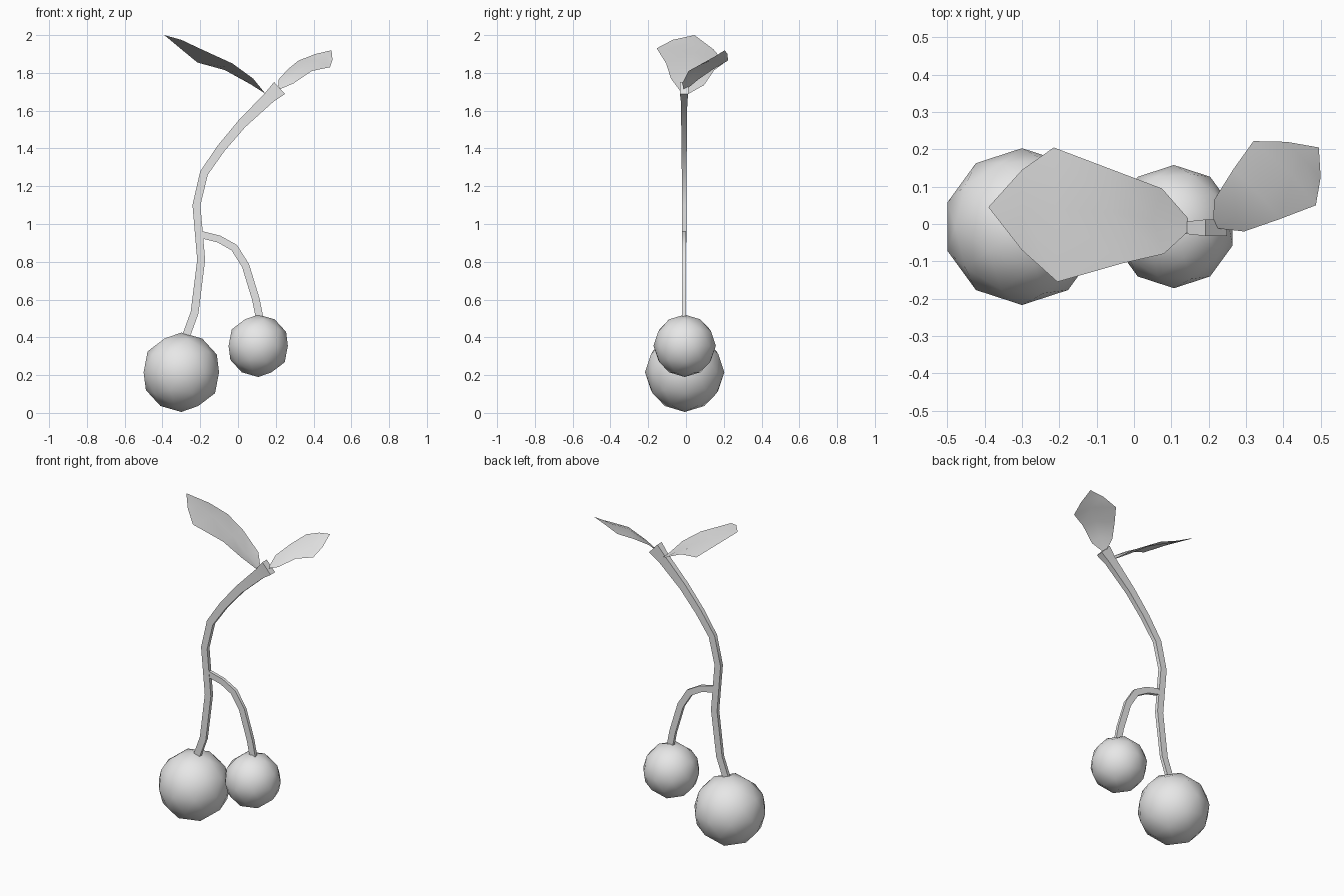
import bpy, bmesh, math
from mathutils import Vector

cube = bpy.data.objects.get("Cube")
if cube:
    bpy.data.objects.remove(cube, do_unlink=True)

DEPTH_CENTRE = -0.01

# One plain grey for the whole model
grey = bpy.data.materials.new("light grey")
grey.use_nodes = True
grey.diffuse_color = (0.8, 0.8, 0.8, 1)
grey.node_tree.nodes["Principled BSDF"].inputs["Base Color"].default_value = (0.8, 0.8, 0.8, 1)


def finish(bm, name, smooth_angle):
    """Turn a bmesh into a named object with the shared material."""
    mesh = bpy.data.meshes.new(name)
    bm.to_mesh(mesh)
    bm.free()
    mesh.materials.append(grey)
    obj = bpy.data.objects.new(name, mesh)
    bpy.context.collection.objects.link(obj)
    bpy.ops.object.select_all(action='DESELECT')
    bpy.context.view_layer.objects.active = obj
    obj.select_set(True)
    bpy.ops.object.shade_smooth_by_angle(angle=math.radians(smooth_angle))
    return obj


def fruit(name, x, z, radius):
    bm = bmesh.new()
    bmesh.ops.create_icosphere(bm, subdivisions=2, radius=radius)
    bmesh.ops.translate(bm, verts=bm.verts, vec=(x, DEPTH_CENTRE + 0.003, z))
    finish(bm, name, 60)


def stem(name, path):
    """Sweep a rectangular section along (x, z, half width, half depth) points."""
    bm = bmesh.new()
    points = [Vector((x, 0, z)) for x, z, w, d in path]
    rings = []
    for i, (x, z, width, depth) in enumerate(path):
        ahead = points[min(i + 1, len(path) - 1)] - points[max(i - 1, 0)]
        side = Vector((ahead.z, 0, -ahead.x)).normalized() * width
        out = Vector((0, depth, 0))
        centre = points[i] + Vector((0, DEPTH_CENTRE, 0))
        corners = (side + out, side - out, -side - out, out - side)
        rings.append([bm.verts.new(centre + c) for c in corners])
    for a, b in zip(rings, rings[1:]):
        for k in range(4):
            n = (k + 1) % 4
            bm.faces.new((a[k], a[n], b[n], b[k]))
    bm.faces.new(rings[0])
    bm.faces.new(rings[-1])
    bmesh.ops.recalc_face_normals(bm, faces=bm.faces)
    finish(bm, name, 30)


def leaf(name, front_edge, midrib, back_edge, tip):
    """Thin folded sheet: two strips either side of the midrib, closed at the tip."""
    bm = bmesh.new()
    front, middle, back = [[bm.verts.new(p) for p in line]
                           for line in (front_edge, midrib, back_edge)]
    end = bm.verts.new(tip)
    for a, b in ((front, middle), (middle, back)):
        for i in range(len(a) - 1):
            bm.faces.new((a[i], a[i + 1], b[i + 1], b[i]))
        bm.faces.new((a[-1], end, b[-1]))
    bmesh.ops.recalc_face_normals(bm, faces=bm.faces)
    # Make the upper side the outside
    if sum(f.normal.z for f in bm.faces) < 0:
        bmesh.ops.reverse_faces(bm, faces=bm.faces)
    finish(bm, name, 30)


# Fruits
fruit("large_fruit", -0.3, 0.215, 0.21)
fruit("small_fruit", 0.107, 0.355, 0.165)

# Main stem, flaring at the top, and the side branch
stem("main_stem", [
    (-0.285, 0.38, 0.021, 0.01), (-0.23, 0.53, 0.021, 0.01),
    (-0.195, 0.81, 0.021, 0.011), (-0.22, 1.1, 0.021, 0.012),
    (-0.18, 1.27, 0.022, 0.012), (-0.09, 1.4, 0.023, 0.014),
    (0.02, 1.53, 0.025, 0.015), (0.165, 1.67, 0.032, 0.017),
    (0.22, 1.72, 0.043, 0.022)])
stem("side_branch", [
    (-0.2, 0.945, 0.019, 0.01), (-0.1, 0.92, 0.019, 0.01),
    (-0.02, 0.875, 0.02, 0.01), (0.04, 0.78, 0.02, 0.01),
    (0.095, 0.6, 0.02, 0.01), (0.115, 0.5, 0.02, 0.01)])

# Leaves, each edge listed from stem to tip
leaf("right_leaf",
     [(0.145, -0.02, 1.69), (0.08, -0.08, 1.77), (-0.03, -0.105, 1.85),
      (-0.205, -0.155, 1.93), (-0.3, -0.07, 1.975)],
     [(0.145, 0, 1.69), (0.05, 0.012, 1.75), (-0.06, 0.03, 1.83),
      (-0.21, 0.04, 1.91), (-0.3, 0.042, 1.955)],
     [(0.145, 0.015, 1.69), (0.075, 0.095, 1.735), (-0.07, 0.15, 1.815),
      (-0.215, 0.205, 1.855), (-0.3, 0.145, 1.925)],
     (-0.39, 0.045, 2.0))
leaf("left_leaf",
     [(0.225, -0.012, 1.715), (0.295, -0.02, 1.745), (0.39, 0.013, 1.81),
      (0.487, 0.05, 1.83), (0.5, 0.125, 1.87)],
     [(0.215, -0.005, 1.715), (0.275, 0.025, 1.77), (0.345, 0.07, 1.83),
      (0.425, 0.13, 1.865), (0.46, 0.167, 1.895)],
     [(0.212, 0.005, 1.715), (0.215, 0.065, 1.765), (0.265, 0.145, 1.82),
      (0.32, 0.222, 1.865), (0.41, 0.22, 1.9)],
     (0.495, 0.205, 1.92))
